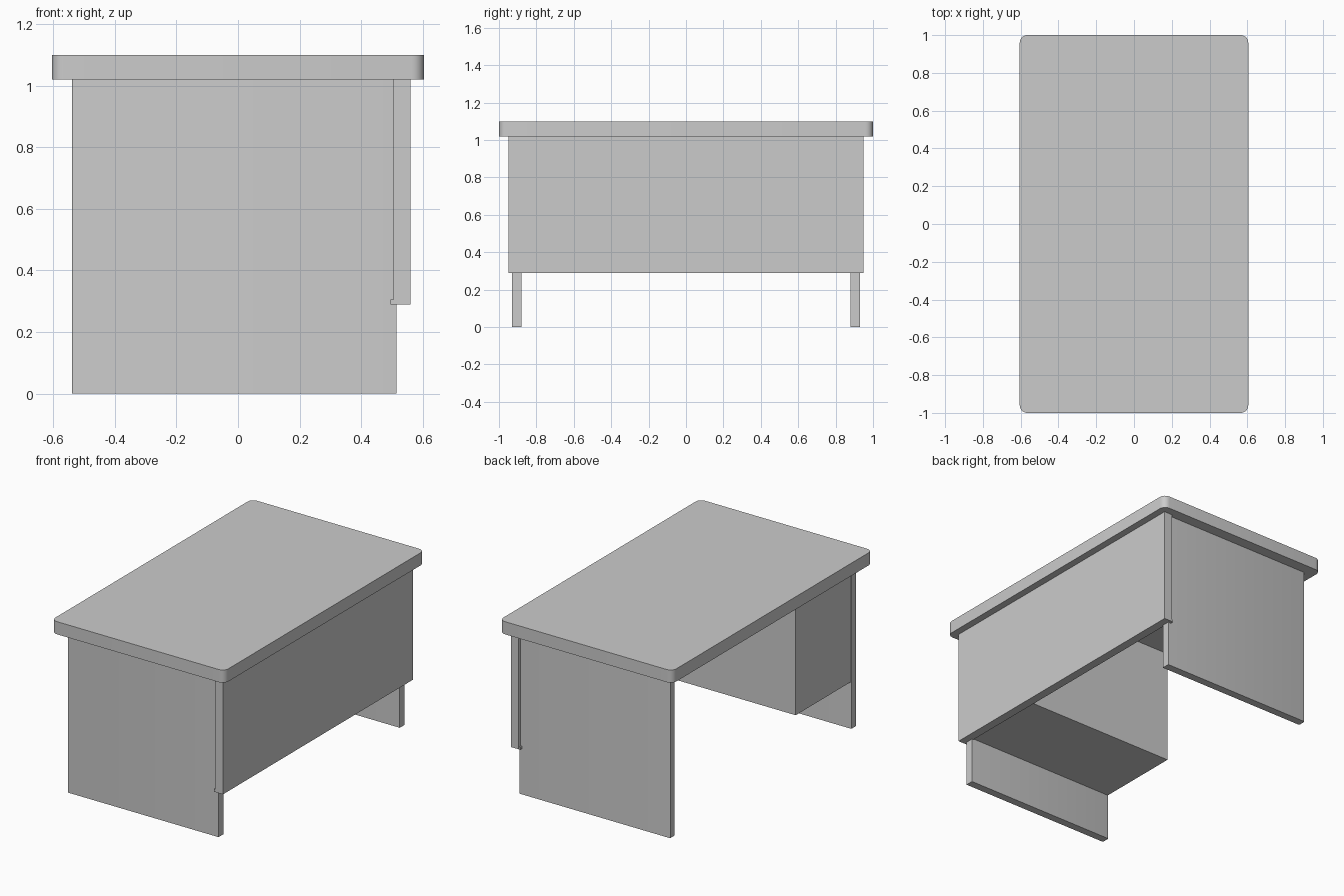
import bpy, bmesh

if "Cube" in bpy.data.objects:
    bpy.data.objects.remove(bpy.data.objects["Cube"])


def box(name, x, y, z, radius=0.0, segments=4, pick=None):
    """Box from (min, max) ranges; optionally rounds the picked vertical edges."""
    bm = bmesh.new()
    bmesh.ops.create_cube(bm, size=1)
    for v in bm.verts:
        v.co = [r[0] if c < 0 else r[1] for c, r in zip(v.co, (x, y, z))]
    if radius:
        edges = [e for e in bm.edges
                 if abs(e.verts[0].co.z - e.verts[1].co.z) > 1e-4
                 and (pick is None or pick(e.verts[0].co))]
        bmesh.ops.bevel(bm, geom=edges, offset=radius, segments=segments,
                        profile=0.5, affect='EDGES')
    mesh = bpy.data.meshes.new(name)
    bm.to_mesh(mesh)
    bm.free()
    obj = bpy.data.objects.new(name, mesh)
    bpy.context.collection.objects.link(obj)
    if radius:
        bpy.ops.object.select_all(action='DESELECT')
        obj.select_set(True)
        bpy.context.view_layer.objects.active = obj
        bpy.ops.object.shade_smooth_by_angle()
    return obj


# Desk top with rounded corners
box("desk_top", (-0.605, 0.605), (-1, 1), (1.02, 1.10), radius=0.04, segments=6)

# Modesty panel along the visitor side
box("modesty_panel", (0.505, 0.56), (-0.95, 0.95), (0.29, 1.02))

for label, s in (("left", -1), ("right", 1)):
    # Full-height end panel, softened on the user's side
    y = sorted((s * 0.88, s * 0.93))
    box(f"{label}_end_panel", (-0.54, 0.515), y, (0, 1.02),
        radius=0.006, segments=3, pick=lambda co: co.x < 0)
    # Small tab at the lower end of the modesty panel
    y = sorted((s * 0.925, s * 0.948))
    box(f"{label}_panel_tab", (0.495, 0.51), y, (0.289, 0.305))

# Hanging storage cabinet at one end
box("cabinet", (-0.536, 0.507), (-0.882, -0.33), (0.295, 1.02))
